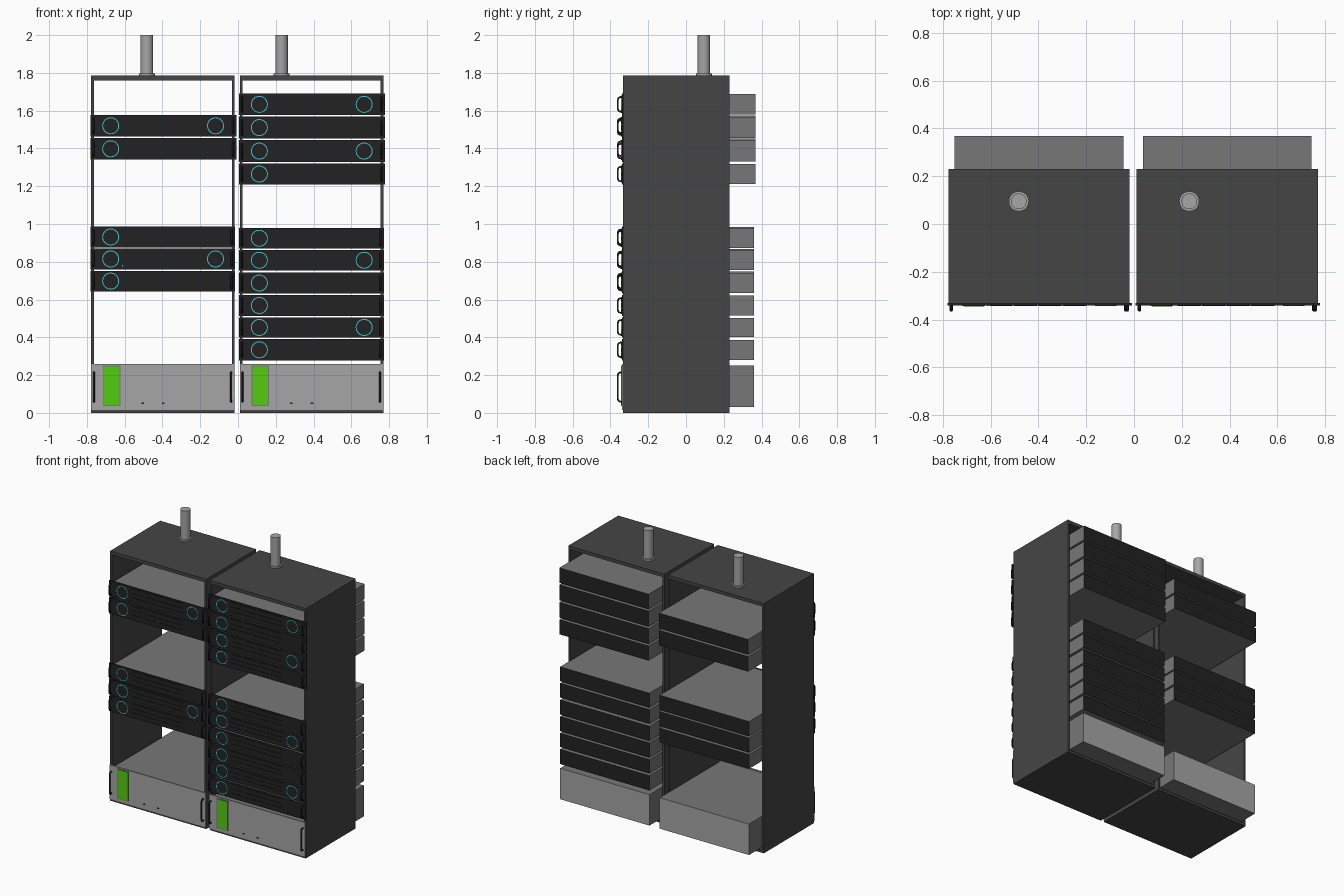
import bpy, bmesh, math
from mathutils import Matrix

if "Cube" in bpy.data.objects:
    bpy.data.objects.remove(bpy.data.objects["Cube"])


def mat(name, *rgb):
    m = bpy.data.materials.new(name)
    m.diffuse_color = (*rgb, 1)
    m.use_nodes = True
    m.node_tree.nodes["Principled BSDF"].inputs["Base Color"].default_value = m.diffuse_color
    return m


CABINET = mat("cabinet charcoal", 0.060, 0.060, 0.060)
BLACK = mat("bezel black", 0.016, 0.016, 0.016)
BODY = mat("chassis grey", 0.185, 0.185, 0.185)
LIGHT = mat("light grey", 0.38, 0.38, 0.38)
GREEN = mat("screen green", 0.09, 0.60, 0.006)
CYAN = mat("ring cyan", 0.05, 0.58, 0.66)


def finish(name, bm, *mats):
    bmesh.ops.recalc_face_normals(bm, faces=bm.faces)
    me = bpy.data.meshes.new(name)
    bm.to_mesh(me)
    bm.free()
    for m in mats:
        me.materials.append(m)
    ob = bpy.data.objects.new(name, me)
    bpy.context.collection.objects.link(ob)
    return ob


def add_box(bm, x0, x1, y0, y1, z0, z1):
    M = Matrix.Translation(((x0 + x1) / 2, (y0 + y1) / 2, (z0 + z1) / 2)) \
        @ Matrix.Diagonal((x1 - x0, y1 - y0, z1 - z0, 1))
    bmesh.ops.create_cube(bm, size=1, matrix=M)


def boxes(name, material, *dims):
    bm = bmesh.new()
    for d in dims:
        add_box(bm, *d)
    return finish(name, bm, material)


def chassis(name, x0, x1, y1, z0, z1, end_material):
    # grey box whose front and back faces take another colour
    bm = bmesh.new()
    add_box(bm, x0, x1, -0.332, y1, z0, z1)
    bm.normal_update()
    for f in bm.faces:
        f.material_index = int(abs(f.normal.y) > 0.5)
    finish(name, bm, BODY, end_material)


def ring(name, x, z, r=0.045, w=0.005, n=32):
    # flat annulus on the bezel
    bm = bmesh.new()
    loops = []
    for rad, y in ((r - w, -0.339), (r - w, -0.344), (r, -0.344), (r, -0.339)):
        loops.append([bm.verts.new((x + rad * math.cos(2 * math.pi * i / n), y,
                                    z + rad * math.sin(2 * math.pi * i / n))) for i in range(n)])
    for k in range(4):
        a, b = loops[k], loops[(k + 1) % 4]
        for i in range(n):
            j = (i + 1) % n
            bm.faces.new((a[i], a[j], b[j], b[i]))
    finish(name, bm, CYAN)


def handle(name, x, z, h):
    # bent bar with rounded corners
    cu = bpy.data.curves.new(name, 'CURVE')
    cu.dimensions = '3D'
    cu.bevel_depth = 0.0055
    cu.bevel_resolution = 1
    cu.use_fill_caps = True
    c, yo = 0.014, -0.361
    half = [(-0.336, h / 2)] + [(yo + c * (1 - math.cos(a)), h / 2 - c * (1 - math.sin(a)))
                                for a in (math.pi / 2, math.pi / 4, 0)]
    pts = half + [(y, -q) for y, q in reversed(half)]
    sp = cu.splines.new('POLY')
    sp.points.add(len(pts) - 1)
    for p, (y, q) in zip(sp.points, pts):
        p.co = (x, y, z + q, 1)
    cu.materials.append(BLACK)
    ob = bpy.data.objects.new(name, cu)
    bpy.context.collection.objects.link(ob)


def tube(name, x, y, r, z0, z1):
    bpy.ops.mesh.primitive_cylinder_add(vertices=32, radius=r, depth=z1 - z0,
                                        location=(x, y, (z0 + z1) / 2))
    ob = bpy.context.object
    ob.name = name
    ob.data.materials.append(LIGHT)
    bpy.ops.object.shade_smooth_by_angle()


def server(tag, x0, z0, z1, extra, upper):
    # x0 is the left side of the cabinet
    zc, h = (z0 + z1) / 2, z1 - z0
    xl, xr = x0 - 0.004, x0 + (0.768 if upper else 0.762)
    chassis(tag + "_chassis", x0 + 0.027, x0 + 0.733, 0.369 if upper else 0.36,
            z0 + 0.003, z1 - 0.003, BLACK)
    boxes(tag + "_bezel", BLACK, (xl, xr, -0.340, -0.331, z0, z1))
    # drive bay plates
    bays, w, rh = [], 0.41 / 4, (h - 0.016) / 3
    for i in range(4):
        for j in range(3):
            bx, bz = x0 + 0.17 + i * w, z0 + 0.008 + j * rh
            bays.append((bx + 0.003, bx + w - 0.003, -0.343, -0.339, bz + 0.003, bz + rh - 0.003))
    boxes(tag + "_drive_bays", BLACK, *bays)
    ring(tag + "_left_ring", x0 + 0.103, zc)
    if extra:
        ring(tag + "_right_ring", x0 + 0.658, zc)
    for side, hx in (("left", x0 + 0.011), ("right", xr - 0.018)):
        handle(f"{tag}_{side}_handle", hx, zc, 0.077)


def power_unit(tag, x0):
    chassis(tag + "_chassis", x0 + 0.027, x0 + 0.733, 0.36, 0.03, 0.251, LIGHT)
    boxes(tag + "_bezel", LIGHT, (x0, x0 + 0.757, -0.340, -0.331, 0.015, 0.259))
    boxes(tag + "_screen_frame", BODY, (x0 + 0.062, x0 + 0.154, -0.343, -0.339, 0.036, 0.25))
    boxes(tag + "_screen", GREEN, (x0 + 0.066, x0 + 0.150, -0.345, -0.342, 0.041, 0.245))
    # small front sockets
    boxes(tag + "_sockets", BLACK, *[(x0 + d - 0.007, x0 + d + 0.007, -0.342, -0.339, 0.046, 0.054)
                                     for d in (0.272, 0.382)])
    for side, hx in (("left", 0.014), ("right", 0.741)):
        handle(f"{tag}_{side}_handle", x0 + hx, 0.137, 0.155)


# front heights of the servers, and which ones carry a second ring
LEFT = [(1.463, 1.577, 1), (1.341, 1.455, 0), (0.876, 0.987, 0), (0.760, 0.870, 1), (0.643, 0.752, 0)]
RIGHT = [(1.577, 1.690, 1), (1.452, 1.569, 0), (1.328, 1.444, 1), (1.209, 1.320, 0),
         (0.870, 0.979, 0), (0.754, 0.862, 1), (0.632, 0.743, 0), (0.513, 0.624, 0),
         (0.400, 0.505, 1), (0.278, 0.390, 0)]

for tag, x0, stack, px in (("left", -0.777, LEFT, -0.482), ("right", 0.010, RIGHT, 0.231)):
    x1, y0, y1, t = x0 + 0.759, -0.333, 0.231, 0.014
    # open cabinet: two sides, top and bottom
    boxes(tag + "_cabinet", CABINET,
          (x0, x0 + t, y0, y1, 0, 1.785), (x1 - t, x1, y0, y1, 0, 1.785),
          (x0 + t, x1 - t, y0, y1, 1.761, 1.785), (x0 + t, x1 - t, y0, y1, 0, 0.018))
    # cable pipe on the roof
    tube(tag + "_pipe_flange", px, 0.095, 0.042, 1.784, 1.796)
    tube(tag + "_pipe", px, 0.095, 0.033, 1.79, 2.0)
    for n, (z0, z1, extra) in enumerate(stack):
        server(f"{tag}_server_{n + 1}", x0, z0, z1, extra, z0 > 1.1)
    power_unit(tag + "_power_unit", x0)

# tiny status light on the left stack
boxes("status_light", CYAN, (-0.615, -0.609, -0.344, -0.339, 0.776, 0.784))
